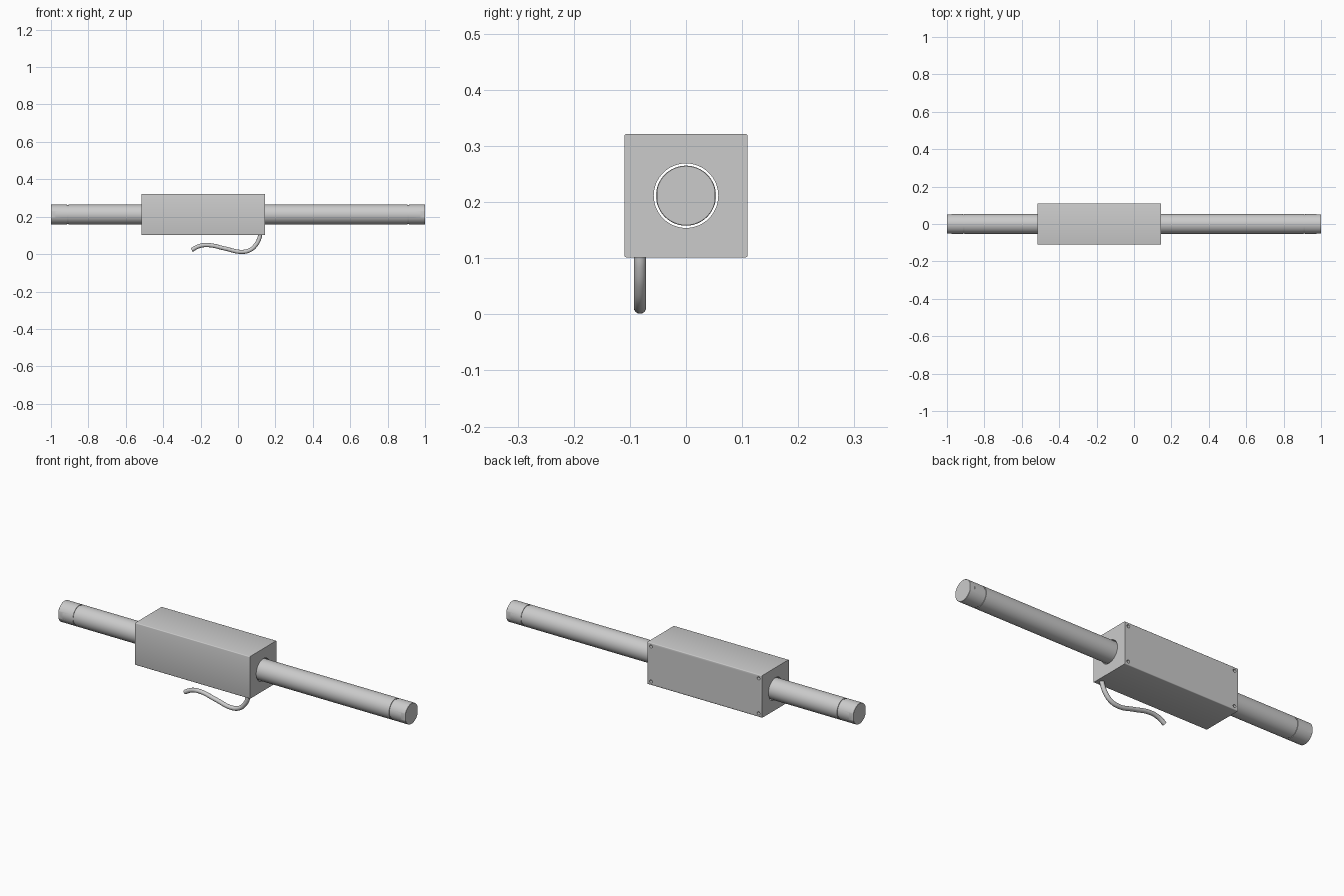
import bpy, bmesh, math
from mathutils import Matrix, Vector

if "Cube" in bpy.data.objects:
    bpy.data.objects.remove(bpy.data.objects["Cube"])

AXIS_Z = 0.2115
BORE_R, ROD_R = 0.0575, 0.0535


def to_object(name, bm):
    bmesh.ops.recalc_face_normals(bm, faces=bm.faces)
    mesh = bpy.data.meshes.new(name)
    bm.to_mesh(mesh)
    bm.free()
    obj = bpy.data.objects.new(name, mesh)
    bpy.context.collection.objects.link(obj)
    return obj


def activate(obj):
    bpy.ops.object.select_all(action='DESELECT')
    obj.select_set(True)
    bpy.context.view_layer.objects.active = obj


def box(bm, x0, x1, y0, y1, z0, z1):
    m = Matrix.LocRotScale(Vector(((x0 + x1) / 2, (y0 + y1) / 2, (z0 + z1) / 2)), None,
                           Vector((x1 - x0, y1 - y0, z1 - z0)))
    bmesh.ops.create_cube(bm, size=1, matrix=m)


def cylinder(bm, centre, r, depth, axis, segs):
    rot = Matrix.Rotation(math.pi / 2, 4, 'Y' if axis == 'x' else 'X')
    bmesh.ops.create_cone(bm, cap_ends=True, segments=segs, radius1=r, radius2=r,
                          depth=depth, matrix=Matrix.Translation(centre) @ rot)


def cut(obj, cutter):
    activate(obj)
    mod = obj.modifiers.new("cut", 'BOOLEAN')
    mod.operation, mod.object, mod.solver = 'DIFFERENCE', cutter, 'EXACT'
    bpy.ops.object.modifier_apply(modifier=mod.name)
    bpy.data.objects.remove(cutter)


def smooth(obj):
    activate(obj)
    bpy.ops.object.shade_smooth_by_angle(angle=math.radians(30))


# Housing block: long edges slightly rounded
X0, X1, HALF = -0.515, 0.145, 0.11
bm = bmesh.new()
box(bm, X0, X1, -HALF, HALF, AXIS_Z - HALF, AXIS_Z + HALF)
long_edges = [e for e in bm.edges if abs(e.verts[0].co.x - e.verts[1].co.x) > 0.1]
bmesh.ops.bevel(bm, geom=long_edges, offset=0.004, segments=3, profile=0.5, affect='EDGES')
housing = to_object("housing", bm)

# Through bore and four blind mounting holes on the back face
bm = bmesh.new()
cylinder(bm, ((X0 + X1) / 2, 0, AXIS_Z), BORE_R, 1.0, 'x', 64)
for x in (X0 + 0.02, X1 - 0.02):
    for s in (-1, 1):
        cylinder(bm, (x, HALF, AXIS_Z + s * 0.091), 0.008, 0.04, 'y', 24)
cut(housing, to_object("housing_cutter", bm))
smooth(housing)

# Sliding rod: lathe profile with a groove near each end
half = [(1.0, 0.0), (1.0, ROD_R - 0.001), (0.999, ROD_R), (0.914, ROD_R),
        (0.914, ROD_R - 0.003), (0.907, ROD_R - 0.003), (0.907, ROD_R)]
profile = half + [(-x, r) for x, r in reversed(half)]
bm = bmesh.new()
verts = [bm.verts.new((x, 0, AXIS_Z + r)) for x, r in profile]
edges = [bm.edges.new(p) for p in zip(verts, verts[1:])]
bmesh.ops.spin(bm, geom=verts + edges, cent=(0, 0, AXIS_Z), axis=(1, 0, 0),
               angle=2 * math.pi, steps=64)
bmesh.ops.remove_doubles(bm, verts=bm.verts, dist=1e-5)
rod = to_object("rod", bm)

# Small flats on both sides of each rod tip
bm = bmesh.new()
for sx in (-1, 1):
    for sy in (-1, 1):
        xs, ys = sorted((sx * 0.975, sx * 1.05)), sorted((sy * 0.0505, sy * 0.1))
        box(bm, *xs, *ys, AXIS_Z - 0.1, AXIS_Z + 0.1)
cut(rod, to_object("rod_cutter", bm))
smooth(rod)

# Cable hanging from the underside
path = [(0.120, 0.112), (0.114, 0.085), (0.096, 0.050), (0.065, 0.022), (0.020, 0.012),
        (-0.070, 0.030), (-0.160, 0.048), (-0.210, 0.042), (-0.247, 0.022)]
curve = bpy.data.curves.new("cable", 'CURVE')
curve.dimensions = '3D'
curve.bevel_depth, curve.bevel_resolution = 0.011, 6
curve.resolution_u, curve.use_fill_caps = 8, True
spline = curve.splines.new('BEZIER')
spline.bezier_points.add(len(path) - 1)
for p, (x, z) in zip(spline.bezier_points, path):
    p.co = (x, -0.082, z)
    p.handle_left_type = p.handle_right_type = 'AUTO'
cable = bpy.data.objects.new("cable", curve)
bpy.context.collection.objects.link(cable)
activate(cable)
bpy.ops.object.convert(target='MESH')
smooth(bpy.context.view_layer.objects.active)
